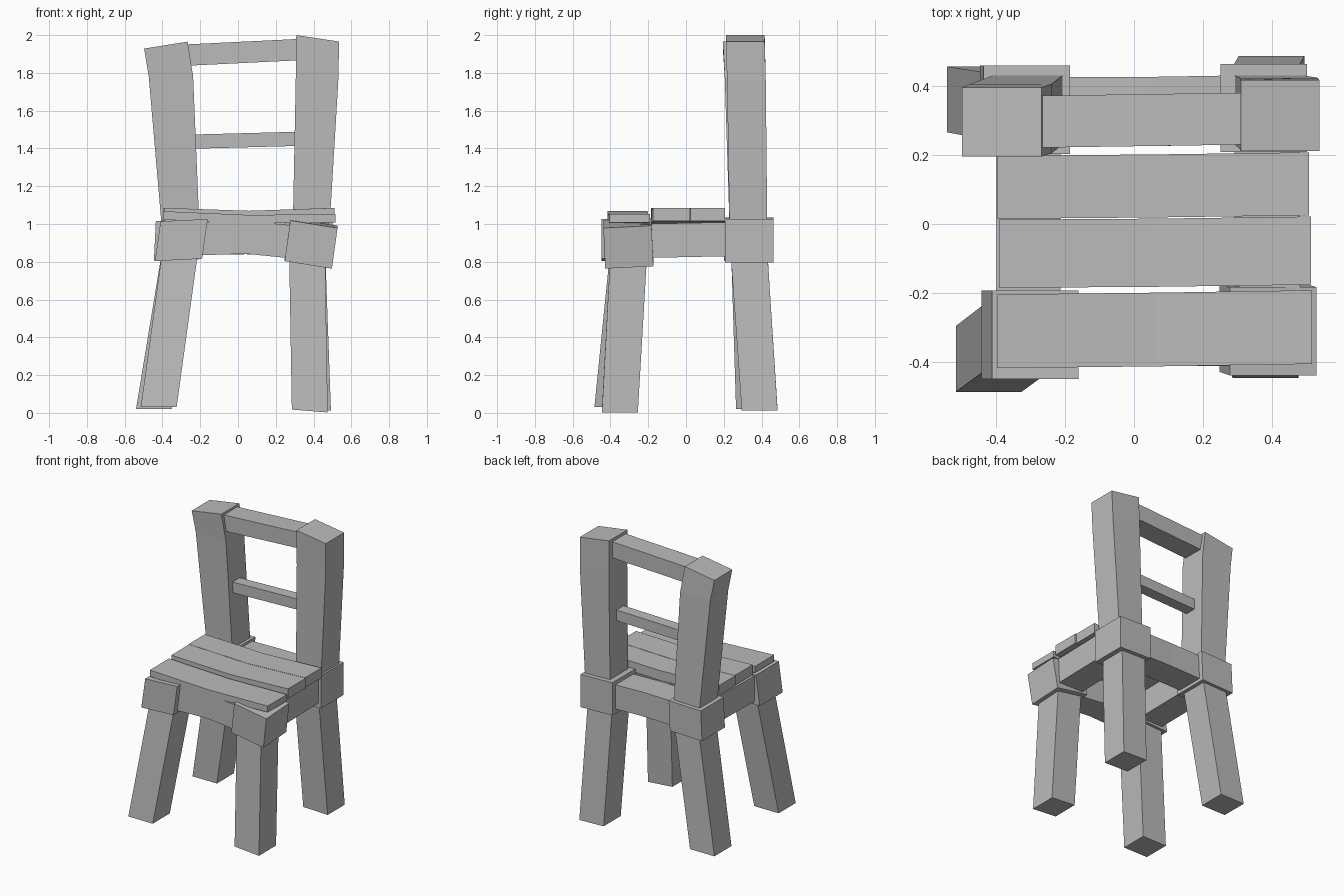
import bpy
import bmesh

default_cube = bpy.data.objects.get("Cube")
if default_cube:
    bpy.data.objects.remove(default_cube, do_unlink=True)

grey = bpy.data.materials.new("plain grey wood")
grey.use_nodes = True
colour = (.5, .5, .5, 1)
grey.diffuse_color = colour
grey.node_tree.nodes["Principled BSDF"].inputs["Base Color"].default_value = colour

CORNERS = ((-.5, -.5), (.5, -.5), (.5, .5), (-.5, .5))


def skin(name, rings):
    """Join four-cornered rings into one closed beam."""
    bm = bmesh.new()
    loops = [[bm.verts.new(point) for point in ring] for ring in rings]
    for lower, upper in zip(loops, loops[1:]):
        for i in range(len(lower)):
            j = (i + 1) % len(lower)
            bm.faces.new((lower[i], lower[j], upper[j], upper[i]))
    bm.faces.new(loops[0])
    bm.faces.new(loops[-1])
    bmesh.ops.recalc_face_normals(bm, faces=bm.faces)
    mesh = bpy.data.meshes.new(name)
    bm.to_mesh(mesh)
    bm.free()
    mesh.materials.append(grey)
    beam = bpy.data.objects.new(name, mesh)
    bpy.context.collection.objects.link(beam)
    return beam


def level_ring(centre, width, depth, tilt_x=0, tilt_y=0):
    """Horizontal section, optionally sloping in x and y."""
    x, y, z = centre
    return [(x + a * width, y + b * depth, z + a * width * tilt_x + b * depth * tilt_y)
            for a, b in CORNERS]


def beam_along_x(name, centres, depth, height):
    skin(name, [[(x, y + a * depth, z + b * height) for a, b in CORNERS]
                for x, y, z in centres])


def beam_along_y(name, centres, width, height):
    skin(name, [[(x + a * width, y, z + b * height) for a, b in CORNERS]
                for x, y, z in centres])


# Splayed legs: foot centre, top centre, foot slope
legs = {
    "front_right_leg": ((-.42, -.39, .03), (-.3, -.3, .9), 0),
    "front_left_leg": ((.38, -.35, .01), (.365, -.3, .9), -.08),
    "back_right_leg": ((-.445, .36, .02), (-.3, .335, .9), 0),
    "back_left_leg": ((.397, .39, .015), (.365, .33, .9), -.03),
}
for name, (foot, top, slope) in legs.items():
    skin(name, [level_ring(foot, .19, .19, slope), level_ring(top, .19, .195)])

# Chunky corner blocks: bottom centre, top centre, slope in x and y
blocks = {
    "front_right_block": ((-.315, -.32, .81), (-.285, -.32, 1.02), .05, 0),
    "front_left_block": ((.372, -.3, .79), (.402, -.31, 1.005), -.16, .05),
    "back_right_block": ((-.32, .33, .81), (-.31, .33, 1.02), .03, 0),
    "back_left_block": ((.375, .335, .8), (.375, .335, 1.03), -.03, 0),
}
for name, (bottom, top, slope_x, slope_y) in blocks.items():
    skin(name, [level_ring(centre, .25, .255, slope_x, slope_y)
                for centre in (bottom, top)])

# Aprons between the blocks
beam_along_x("front_apron", [(-.25, -.315, .92), (.04, -.315, .93), (.34, -.315, .9)], .19, .175)
beam_along_x("back_apron", [(-.25, .325, .92), (.04, .325, .925), (.34, .33, .92)], .2, .17)
beam_along_y("right_apron", [(-.305, -.24, .915), (-.305, .25, .92)], .185, .18)
beam_along_y("left_apron", [(.385, -.24, .91), (.385, .25, .92)], .19, .18)

# Sagging seat slats
beam_along_x("front_slat", [(-.395, -.31, 1.045), (.06, -.305, 1.025), (.515, -.298, 1.03)], .213, .045)
beam_along_x("middle_slat", [(-.39, -.086, 1.05), (.06, -.083, 1.035), (.512, -.077, 1.05)], .197, .07)
beam_along_x("rear_slat", [(-.395, .106, 1.05), (.06, .11, 1.035), (.505, .116, 1.05)], .182, .07)

# Crooked back posts
skin("right_back_post", [
    level_ring((-.305, .33, 1), .2, .2),
    level_ring((-.355, .305, 1.78), .235, .2),
    level_ring((-.382, .295, 1.947), .23, .2, .16),
])
skin("left_back_post", [
    level_ring((.388, .33, 1), .195, .2),
    level_ring((.418, .32, 1.75), .225, .205),
    level_ring((.422, .314, 1.983), .227, .205, -.15),
])

# Back rails
beam_along_x("top_rail", [(-.32, .295, 1.892), (.36, .305, 1.925)], .15, .113)
beam_along_x("middle_rail", [(-.28, .3, 1.435), (.36, .305, 1.452)], .08, .075)
